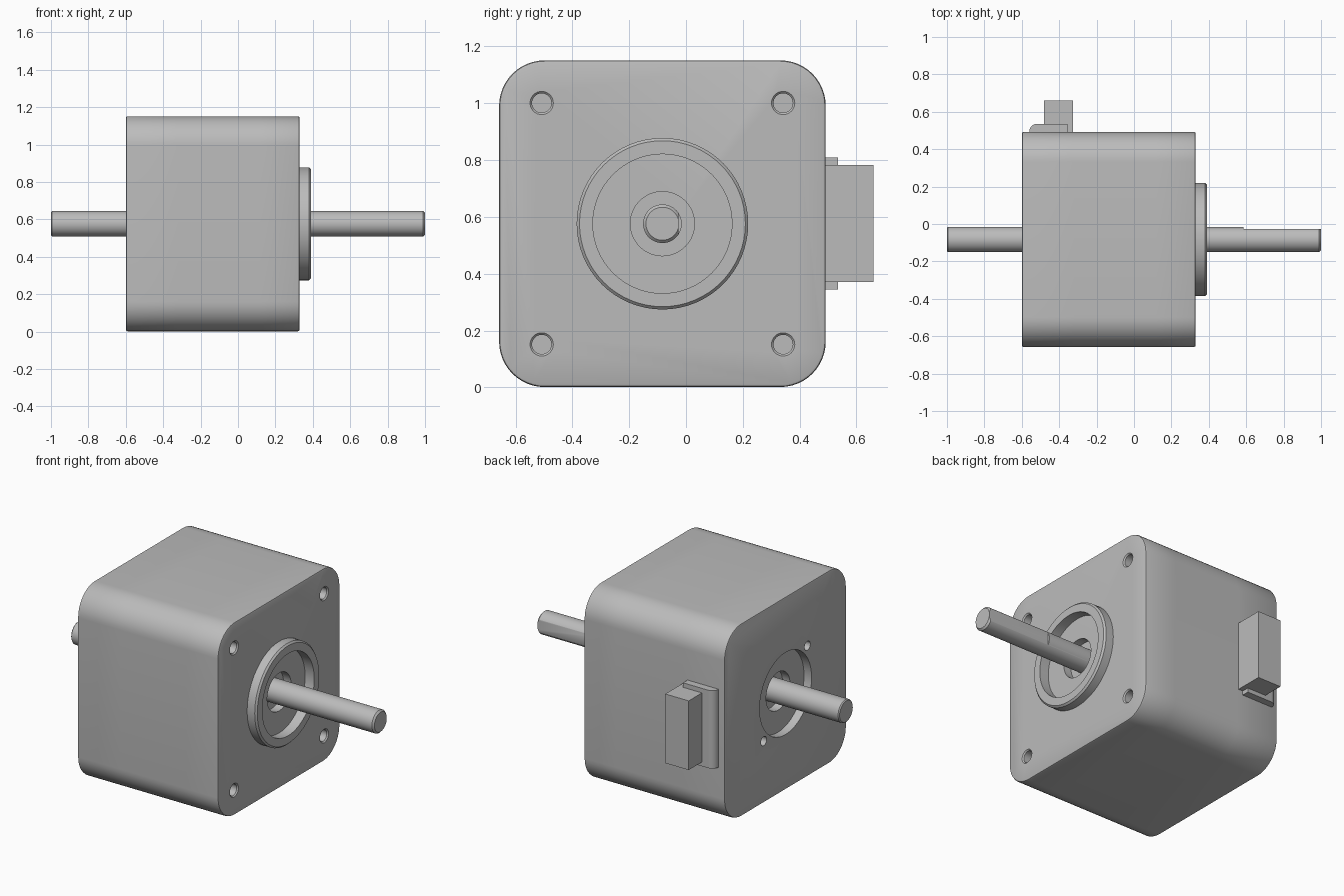
import bpy, bmesh
from math import sin, cos, pi, radians
from mathutils import Vector

if "Cube" in bpy.data.objects:
    bpy.data.objects.remove(bpy.data.objects["Cube"])

CY, CZ = -0.083, 0.576          # motor axis
HALF, CORNER = 0.575, 0.16      # body half width and corner radius
BACK, FRONT = -0.6, 0.33        # body ends along x

metal = bpy.data.materials.new("grey metal")
metal.use_nodes = True
GREY = (0.5, 0.5, 0.5, 1)
metal.diffuse_color = GREY
metal.node_tree.nodes["Principled BSDF"].inputs["Base Color"].default_value = GREY


def circle(r, n=64):
    return [(r * cos(2 * pi * i / n), r * sin(2 * pi * i / n)) for i in range(n)]


def rounded_square(inset=0.0, steps=12):
    r, c = CORNER - inset, HALF - CORNER
    pts = []
    for k, (sy, sz) in enumerate([(1, 1), (-1, 1), (-1, -1), (1, -1)]):
        for i in range(steps + 1):
            a = pi / 2 * (k + i / steps)
            pts.append((sy * c + r * cos(a), sz * c + r * sin(a)))
    return pts


def loft(name, rings, y=CY, z=CZ, closed=False):
    """Skin matching loops placed along x; closed joins last loop to first."""
    bm = bmesh.new()
    loops = [[bm.verts.new((x, y + p, z + q)) for p, q in pts] for x, pts in rings]
    pairs = list(zip(loops, loops[1:]))
    if closed:
        pairs.append((loops[-1], loops[0]))
    else:
        bm.faces.new(loops[0])
        bm.faces.new(loops[-1])
    for a, b in pairs:
        for i in range(len(a)):
            j = (i + 1) % len(a)
            bm.faces.new((a[i], a[j], b[j], b[i]))
    return finish(name, bm)


def box(name, lo, hi):
    bm = bmesh.new()
    bmesh.ops.create_cube(bm, size=1)
    lo, hi = Vector(lo), Vector(hi)
    for v in bm.verts:
        v.co = (lo + hi) / 2 + v.co * (hi - lo)
    return finish(name, bm)


def finish(name, bm):
    bmesh.ops.recalc_face_normals(bm, faces=bm.faces)
    me = bpy.data.meshes.new(name)
    bm.to_mesh(me)
    bm.free()
    ob = bpy.data.objects.new(name, me)
    bpy.context.collection.objects.link(ob)
    me.materials.append(metal)
    return ob


def apply(ob, mod):
    bpy.ops.object.select_all(action="DESELECT")
    bpy.context.view_layer.objects.active = ob
    ob.select_set(True)
    bpy.ops.object.modifier_apply(modifier=mod.name)


def cut(ob, cutter):
    cutter.hide_render = True
    mod = ob.modifiers.new("cut", "BOOLEAN")
    mod.operation, mod.solver, mod.object = "DIFFERENCE", "EXACT", cutter
    apply(ob, mod)
    bpy.data.objects.remove(cutter)


def drill(ob, x0, x1, r, y=CY, z=CZ, sink=0.0):
    """Round hole from outside x0 to depth x1, optionally with a countersunk mouth."""
    face = FRONT if x0 > 0 else BACK
    d = 1 if x1 > x0 else -1
    rings = [(x0, circle(r + sink, 32 if r < 0.1 else 64))]
    if sink:
        rings += [(face, circle(r + sink, 32)), (face + d * sink, circle(r, 32))]
    rings.append((x1, circle(r, 32 if r < 0.1 else 64)))
    cut(ob, loft("cutter", rings, y, z))


# Body: two end caps with softened rims around the middle stack
E = 0.01
SEAM_BACK, SEAM_FRONT = -0.32, 0.12
rear_cap = loft("rear_cap", [(BACK, rounded_square(E)), (BACK + 0.003, rounded_square(0.003)),
                             (BACK + E, rounded_square()), (SEAM_BACK, rounded_square())])
core = loft("middle_stack", [(SEAM_BACK, rounded_square()), (SEAM_FRONT, rounded_square())])
front_cap = loft("front_cap", [(SEAM_FRONT, rounded_square()), (FRONT - E, rounded_square()),
                               (FRONT - 0.003, rounded_square(0.003)), (FRONT, rounded_square(E))])

# Corner mounting holes and bearing bore in the front cap
for sy in (-1, 1):
    for sz in (-1, 1):
        drill(front_cap, FRONT + 0.1, FRONT - 0.12, 0.034,
              CY + sy * 0.425, CZ + sz * 0.425, sink=0.007)
drill(front_cap, FRONT + 0.1, FRONT - 0.05, 0.113)

# Recess, bearing bore and two diagonal holes in the rear cap
drill(rear_cap, BACK - 0.1, BACK + 0.05, 0.245)
drill(rear_cap, BACK - 0.1, BACK + 0.1, 0.113)
for s in (-1, 1):
    drill(rear_cap, BACK - 0.1, BACK + 0.1, 0.027, CY - s * 0.206, CZ + s * 0.206)

# Raised pilot ring
RIM = FRONT + 0.06
pilot_ring = loft("pilot_ring", [(FRONT, circle(0.302)), (RIM - E, circle(0.302)),
                                 (RIM, circle(0.302 - E)), (RIM, circle(0.245)),
                                 (FRONT, circle(0.245))], closed=True)

# Through shaft with a flat on the front end
R = 0.068
shaft = loft("shaft", [(-1, circle(R - 0.006)), (-0.994, circle(R)),
                       (0.99, circle(R)), (1, circle(R - E))])
cut(shaft, box("cutter", (0.585, -0.026, 0.4), (1.1, 0.2, 0.8)))

# Cable connector: base plate with one rounded edge, and the socket block
base = box("connector_base", (-0.56, 0.47, 0.345), (-0.355, 0.535, 0.81))
bm = bmesh.new()
bm.from_mesh(base.data)
edge = [e for e in bm.edges if all(v.co.x < -0.5 and v.co.y > 0.5 for v in e.verts)]
bmesh.ops.bevel(bm, geom=edge, offset=0.04, segments=8, profile=0.5, affect="EDGES")
bm.to_mesh(base.data)
bm.free()
socket = box("connector_socket", (-0.48, 0.47, 0.37), (-0.325, 0.66, 0.783))

# Smooth the round parts, keep edges sharp
bpy.ops.object.select_all(action="DESELECT")
for ob in (rear_cap, core, front_cap, pilot_ring, shaft, base):
    ob.select_set(True)
bpy.context.view_layer.objects.active = shaft
bpy.ops.object.shade_smooth_by_angle(angle=radians(35))
